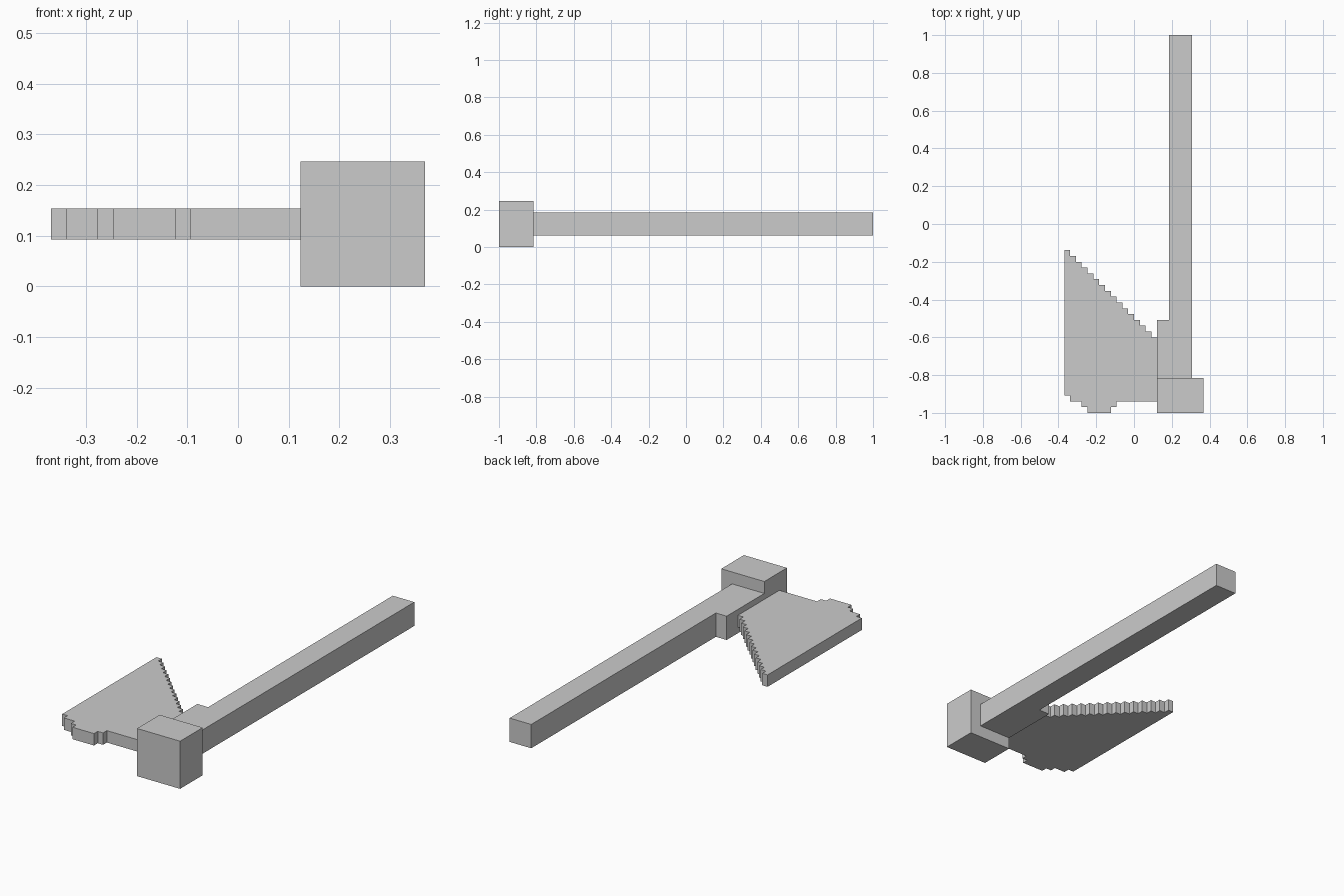
import bpy, bmesh

if "Cube" in bpy.data.objects:
    bpy.data.objects.remove(bpy.data.objects["Cube"])

U = 2 / 65  # one voxel; the model is 65 voxels long


def prism(name, outline, z0, z1):
    """Extrude an x/y outline in voxels (y counted from the front) from z0 to z1."""
    bm = bmesh.new()
    base = bm.faces.new([bm.verts.new((x * U, y * U - 1, z0 * U)) for x, y in outline])
    top = bmesh.ops.extrude_face_region(bm, geom=[base])["geom"]
    verts = [g for g in top if isinstance(g, bmesh.types.BMVert)]
    bmesh.ops.translate(bm, verts=verts, vec=(0, 0, (z1 - z0) * U))
    bmesh.ops.recalc_face_normals(bm, faces=bm.faces)
    mesh = bpy.data.meshes.new(name)
    bm.to_mesh(mesh)
    bm.free()
    obj = bpy.data.objects.new(name, mesh)
    bpy.context.collection.objects.link(obj)
    return obj


# Square cap at the head end of the axe
prism("head_cap", [(4, 0), (12, 0), (12, 6), (4, 6)], 0, 8)

# Long handle with the socket that holds the blade
prism("handle", [(4, 6), (10, 6), (10, 65), (6, 65), (6, 16), (4, 16)], 2, 6)

# Blade: stepped lower edge, then a regular staircase up to the tip
blade = [(-12, 3), (-11, 3), (-11, 2), (-9, 2), (-9, 1), (-8, 1), (-8, 0),
         (-4, 0), (-4, 1), (-3, 1), (-3, 2), (4, 2)]
for i in range(16):
    blade += [(4 - i, 13 + i), (3 - i, 13 + i)]
prism("blade", blade, 3, 5)
